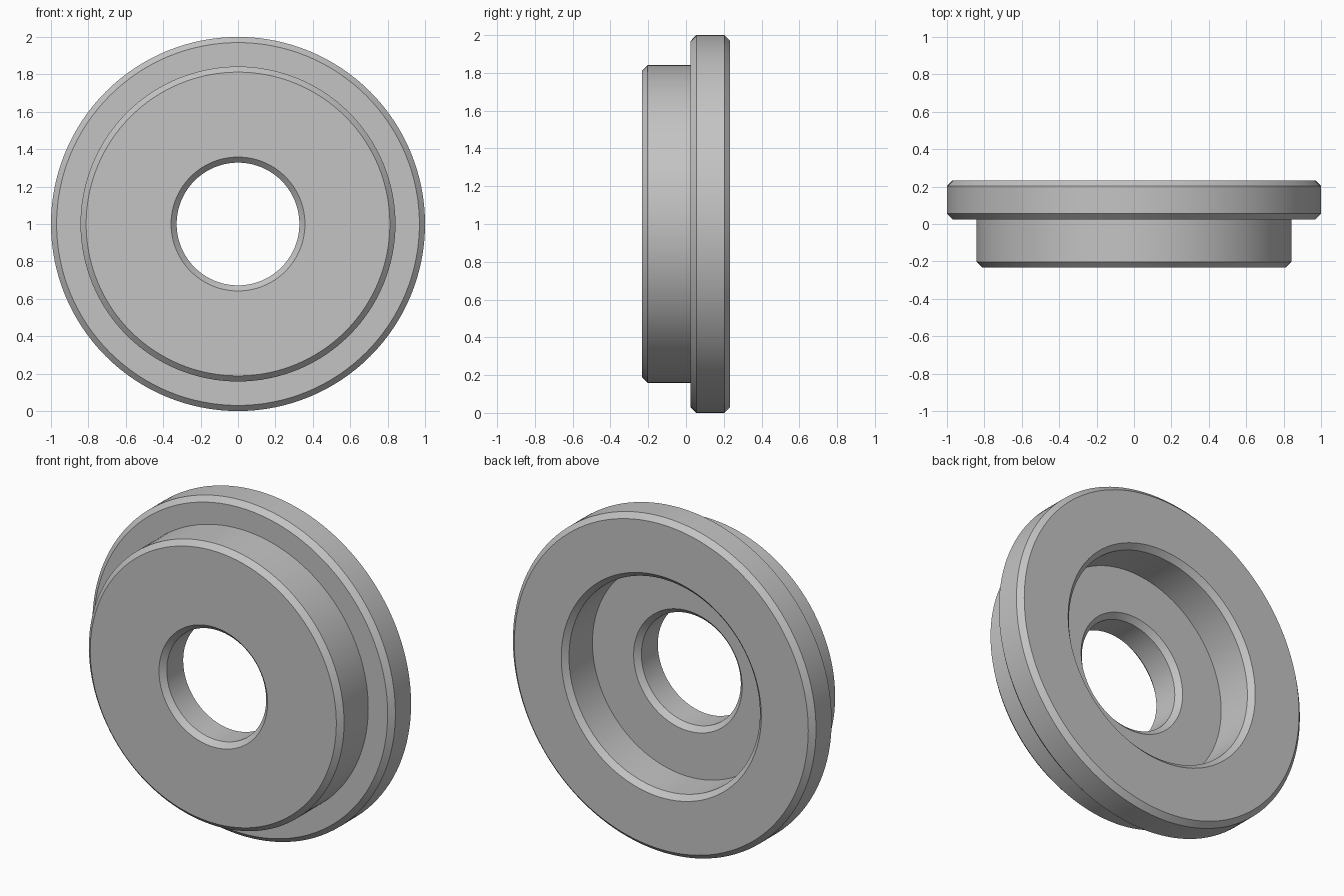
import bpy
import bmesh
import math
from mathutils import Matrix, Vector

default = bpy.data.objects.get("Cube")
if default:
    bpy.data.objects.remove(default, do_unlink=True)

SEGMENTS = 128
CHAMFER = 0.03
FRONT, STEP, FLOOR, BACK = -0.233, 0.025, -0.018, 0.233
HOLE, RECESS, BOSS, FLANGE = 0.328, 0.63, 0.842, 1.0

# Plain grey metal
grey = bpy.data.materials.new("grey metal")
grey.use_nodes = True
colour = (0.55, 0.55, 0.55, 1)
grey.diffuse_color = colour
grey.node_tree.nodes["Principled BSDF"].inputs["Base Color"].default_value = colour

# Closed cross-section as (radius, depth) pairs
c = CHAMFER
section = [
    # front boss
    (HOLE + c, FRONT), (BOSS - c, FRONT), (BOSS, FRONT + c), (BOSS, STEP),
    # flange
    (FLANGE - c, STEP), (FLANGE, STEP + c), (FLANGE, BACK - c), (FLANGE - c, BACK),
    # rear recess
    (RECESS + c, BACK), (RECESS, BACK - c), (RECESS, FLOOR),
    # through hole
    (HOLE + c, FLOOR), (HOLE, FLOOR + -c), (HOLE, FRONT + c),
]

# Revolve the cross-section about the front-to-back axis
bm = bmesh.new()
rings = []
for i in range(SEGMENTS):
    turn = Matrix.Rotation(math.tau * i / SEGMENTS, 3, "Y")
    rings.append([bm.verts.new(turn @ Vector((r, y, 0))) for r, y in section])
for i, ring in enumerate(rings):
    following = rings[(i + 1) % SEGMENTS]
    for j in range(len(section)):
        k = (j + 1) % len(section)
        bm.faces.new((ring[j], ring[k], following[k], following[j]))
bmesh.ops.recalc_face_normals(bm, faces=bm.faces)

mesh = bpy.data.meshes.new("flanged_ring")
bm.to_mesh(mesh)
bm.free()
mesh.materials.append(grey)

flanged_ring = bpy.data.objects.new("flanged_ring", mesh)
flanged_ring.location.z = FLANGE
bpy.context.collection.objects.link(flanged_ring)

# Smooth round walls, crisp chamfer edges
bpy.ops.object.select_all(action="DESELECT")
flanged_ring.select_set(True)
bpy.context.view_layer.objects.active = flanged_ring
bpy.ops.object.shade_smooth_by_angle(angle=math.radians(30))
